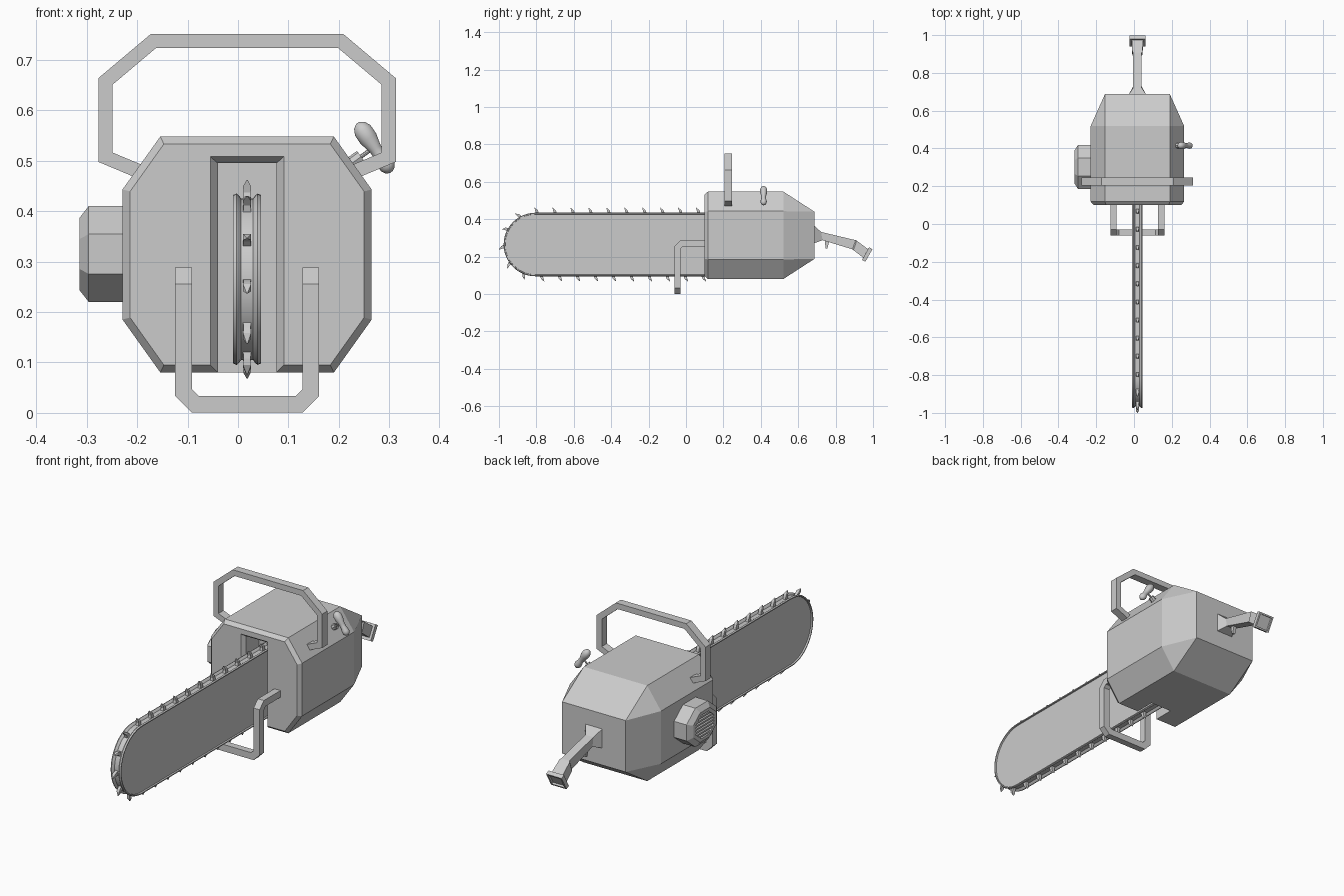
import bpy, bmesh, math
from mathutils import Vector as V

if "Cube" in bpy.data.objects:
    bpy.data.objects.remove(bpy.data.objects["Cube"])

CX = 0.018  # centre line of engine and bar


def mesh_object(name, bm):
    bmesh.ops.remove_doubles(bm, verts=bm.verts, dist=1e-5)
    bmesh.ops.recalc_face_normals(bm, faces=bm.faces)
    me = bpy.data.meshes.new(name)
    bm.to_mesh(me)
    bm.free()
    ob = bpy.data.objects.new(name, me)
    bpy.context.collection.objects.link(ob)
    return ob


def add_loft(bm, rings):
    """Skin equal-sized rings of points and cap both ends."""
    vs = [[bm.verts.new(p) for p in r] for r in rings]
    n = len(vs[0])
    for a, b in zip(vs, vs[1:]):
        for i in range(n):
            j = (i + 1) % n
            bm.faces.new((a[i], a[j], b[j], b[i]))
    bm.faces.new(vs[0])
    bm.faces.new(vs[-1])


def loft(name, rings):
    bm = bmesh.new()
    add_loft(bm, rings)
    return mesh_object(name, bm)


def sweep(name, path, side, w, h):
    """Square bar along a path with mitred corners; w is measured along side."""
    pts = [V(p) for p in path]
    dirs = [(b - a).normalized() for a, b in zip(pts, pts[1:])]
    s = V(side)
    u = dirs[0].cross(s)
    ring = [pts[0] + s * w / 2 * a + u * h / 2 * b for a, b in ((-1, -1), (1, -1), (1, 1), (-1, 1))]
    rings = [ring]
    for i, d in enumerate(dirs):
        nrm = d + (dirs[i + 1] if i + 1 < len(dirs) else d)
        ring = [p + d * ((pts[i + 1] - p).dot(nrm) / d.dot(nrm)) for p in ring]
        rings.append(ring)
    return loft(name, rings)


def lathe(name, start, axis, profile, sides):
    """Rings of (distance along axis, radius); axis lies in the xz plane."""
    a = V(axis).normalized()
    u, v = V((0, 1, 0)), a.cross(V((0, 1, 0)))
    return loft(name, [[V(start) + a * t + (u * math.cos(k * math.tau / sides) + v * math.sin(k * math.tau / sides)) * r
                        for k in range(sides)] for t, r in profile])


def smooth(ob, angle=35):
    bpy.ops.object.select_all(action='DESELECT')
    bpy.context.view_layer.objects.active = ob
    ob.select_set(True)
    bpy.ops.object.shade_smooth_by_angle(angle=math.radians(angle))


# engine housing: long octagon tapering to a rectangle at the back
def octagon(y, hx, hz, fx, fz):
    return [(CX + x, y, 0.314 + z) for x, z in
            ((fx, hz), (hx, fz), (hx, -fz), (fx, -hz), (-fx, -hz), (-hx, -fz), (-hx, fz), (-fx, hz))]


body = loft("engine_housing", [
    octagon(0.10, 0.232, 0.219, 0.165, 0.125), octagon(0.118, 0.247, 0.234, 0.172, 0.129),
    octagon(0.52, 0.247, 0.234, 0.172, 0.129), octagon(0.687, 0.172, 0.126, 0.172, 0.126)])


# bar slot cut with a bevelled mouth
def slot(y, hw, top):
    return [(CX - hw, y, 0), (CX + hw, y, 0), (CX + hw, y, top), (CX - hw, y, top)]


cutter = loft("slot_cutter", [slot(0.05, 0.073, 0.508), slot(0.10, 0.073, 0.508),
                              slot(0.118, 0.058, 0.495), slot(0.22, 0.058, 0.495)])
cutter.hide_render = True
mod = body.modifiers.new("slot", 'BOOLEAN')
mod.object, mod.operation, mod.solver = cutter, 'DIFFERENCE', 'EXACT'
bpy.context.view_layer.objects.active = body
bpy.ops.object.modifier_apply(modifier=mod.name)
bpy.data.objects.remove(cutter)

# guide bar: rounded nose, raised rims and a groove round the edge
NY, NZ, R = -0.805, 0.265, 0.17


def bar_outline(x, r):
    arc = [(CX + x, NY + r * math.cos(a), NZ + r * math.sin(a))
           for a in (math.pi / 2 + math.pi * k / 24 for k in range(25))]
    return [(CX + x, 0.23, NZ + r)] + arc + [(CX + x, 0.23, NZ - r)]


half = [(-0.020, 0.161), (-0.0275, 0.162), (-0.0275, 0.167), (-0.021, R), (-0.016, 0.166), (-0.012, 0.160)]
bar = loft("guide_bar", [bar_outline(x, r) for x, r in half + [(-x, r) for x, r in half[::-1]]])
smooth(bar)

# cutting teeth following the bar edge
bm = bmesh.new()
RT, Y0, STEP = 0.16, 0.164, 0.096
straight, arc = Y0 - NY, math.pi * (RT + 0.01)
for k in range(int((2 * straight + arc) / STEP) + 1):
    s = k * STEP
    a = math.pi / 2 + math.pi * min(max((s - straight) / arc, 0), 1)
    n = V((0, math.cos(a), math.sin(a)))
    t = V((0, -n.z, n.y))
    c = V((CX, NY, NZ)) + n * RT
    if s < straight:
        c.y = Y0 - s
    elif s > straight + arc:
        c.y = NY + s - straight - arc
    add_loft(bm, [[c + t * tt + n * h + V((x, 0, 0)) for tt, x in ((t0, -w), (t1, -w), (t1, w), (t0, w))]
                  for t0, t1, h, w in ((-0.012, 0.012, -0.005, 0.008), (-0.008, 0.008, 0.012, 0.007),
                                       (-0.003, 0.011, 0.024, 0.008), (0.013, 0.0145, 0.037, 0.001))])
mesh_object("chain_teeth", bm)

# lower front guard: U-shaped bar bent back into the housing
HX, GY, C = 0.126, -0.045, 0.023
leg = [(HX, 0.13, 0.272), (HX, GY + C, 0.272), (HX, GY, 0.272 - C),
       (HX, GY, 0.017 + C), (HX - C, GY, 0.017)]
sweep("front_guard", [(CX - x, y, z) for x, y, z in leg] + [(CX + x, y, z) for x, y, z in leg[::-1]],
      (1, 0, 0), 0.033, 0.033)

# top carrying handle
grip = [(0.09 + 0.098, 0.468), (0.281, 0.507), (0.281, 0.657), (0.186, 0.737)]
sweep("top_handle", [(CX - x, 0.225, z) for x, z in grip] + [(CX + x, 0.225, z) for x, z in grip[::-1]],
      (0, 1, 0), 0.04, 0.028)


# side vent: octagonal cap with a recessed slatted grille
def vent_ring(x, ry, rz):
    c = math.cos(math.pi / 8)
    return [(x, 0.302 + ry / c * math.cos(a), 0.315 + rz / c * math.sin(a))
            for a in (math.pi / 8 + math.pi / 4 * k for k in range(8))]


loft("vent_cap", [vent_ring(-0.21, 0.117, 0.095), vent_ring(-0.296, 0.117, 0.095),
                  vent_ring(-0.314, 0.089, 0.072), vent_ring(-0.314, 0.070, 0.057),
                  vent_ring(-0.302, 0.070, 0.057)])
bm = bmesh.new()
for k in range(-3, 4):
    z = 0.315 + k * 0.0155
    hy = 0.070 * min(1, 1.414 - abs(k) * 0.0155 / 0.057)
    add_loft(bm, [[(x, 0.302 + y, z + dz) for y, dz in ((-hy, -0.004), (hy, -0.004), (hy, 0.004), (-hy, 0.004))]
                  for x in (-0.300, -0.313)])
mesh_object("vent_slats", bm)

# pull starter: socket, cord and shaped grip
n = V((0.81, 0, 0.59))
gc = V((0.27, 0.415, 0.527))
lathe("starter_socket", gc - n * 0.07, n, [(0, 0.014), (0.038, 0.014), (0.038, 0.008), (0.03, 0.008)], 8)
lathe("starter_cord", gc - n * 0.05, n, [(0, 0.004), (0.05, 0.004)], 8)
axis = V((-0.063, 0, 0.092)).normalized()
pull = lathe("starter_grip", gc - axis * 0.06, axis,
             [(0, 0.004), (0.004, 0.011), (0.012, 0.016), (0.022, 0.017), (0.040, 0.013), (0.056, 0.013),
              (0.080, 0.019), (0.100, 0.019), (0.112, 0.013), (0.118, 0.004)], 14)
smooth(pull, 50)


# rear handle: flared root, angled grip and flanged hollow end
def yz_ring(y1, z1, y0, z0, w):
    return [(CX - w, y1, z1), (CX + w, y1, z1), (CX + w, y0, z0), (CX - w, y0, z0)]


loft("rear_handle", [yz_ring(*r) for r in (
    (0.675, 0.366, 0.675, 0.270, 0.045), (0.687, 0.365, 0.687, 0.272, 0.045),
    (0.722, 0.332, 0.730, 0.288, 0.022), (0.907, 0.288, 0.890, 0.239, 0.022),
    (0.913, 0.285, 0.895, 0.235, 0.027), (0.973, 0.240, 0.948, 0.194, 0.030),
    (0.979, 0.250, 0.941, 0.182, 0.042), (0.997, 0.240, 0.959, 0.173, 0.042),
    (0.993, 0.233, 0.963, 0.180, 0.034), (0.985, 0.238, 0.955, 0.185, 0.034))])

# throttle trigger under the rear handle
loft("trigger", [yz_ring(*r) for r in (
    (0.772, 0.300, 0.742, 0.300, 0.008), (0.762, 0.268, 0.744, 0.268, 0.008),
    (0.756, 0.243, 0.746, 0.245, 0.007))])
